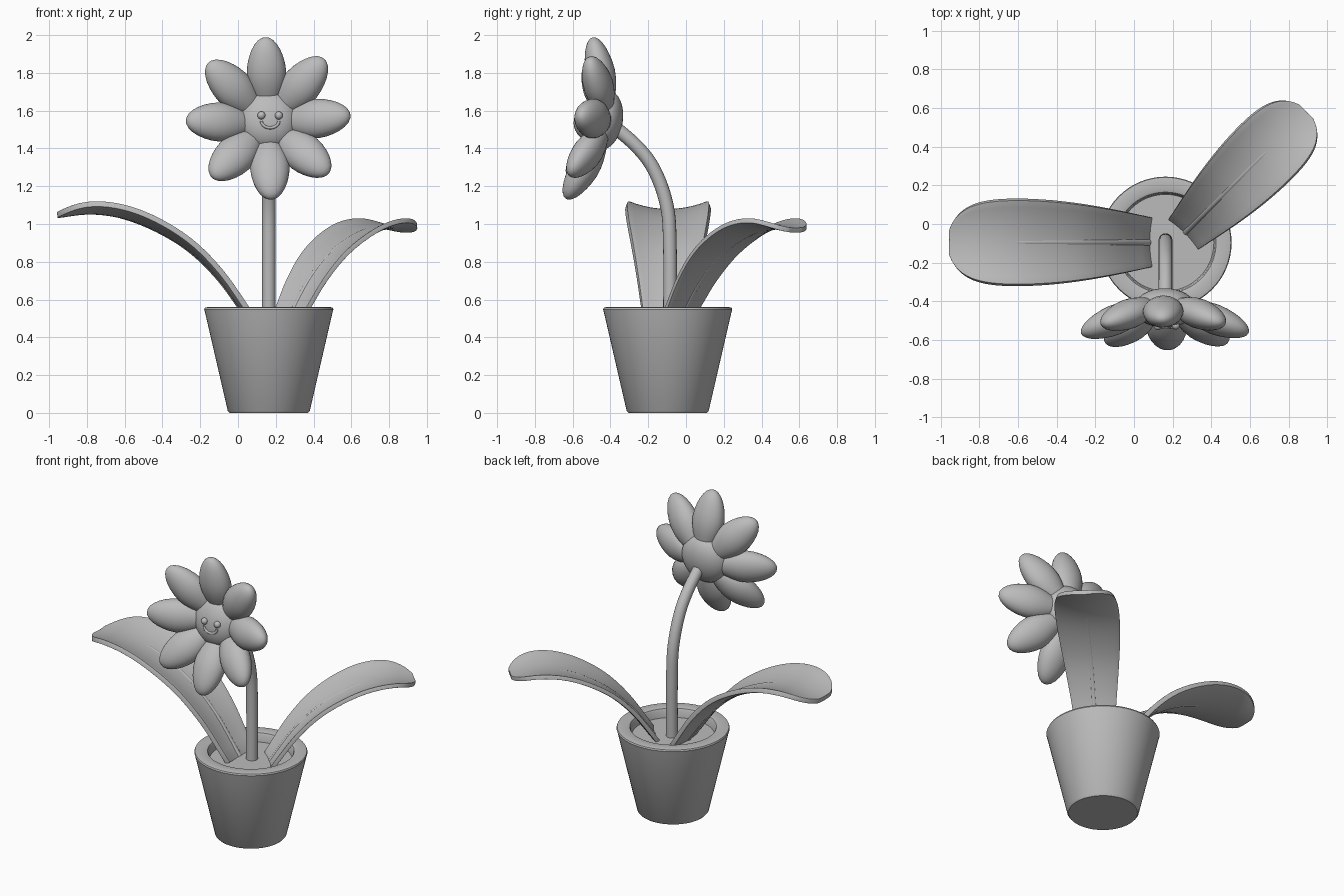
import bpy, bmesh, math
from mathutils import Vector, Matrix

cube = bpy.data.objects.get("Cube")
if cube:
    bpy.data.objects.remove(cube, do_unlink=True)

grey = bpy.data.materials.new("plain grey")
grey.use_nodes = True
grey.diffuse_color = (0.5, 0.5, 0.5, 1)
grey.node_tree.nodes["Principled BSDF"].inputs["Base Color"].default_value = (0.5, 0.5, 0.5, 1)

CX, CY = 0.163, -0.097      # pot axis
SOIL = 0.5


def finish(name, bm, matrix=Matrix(), angle=40):
    """Turn a bmesh into a smooth shaded object."""
    bmesh.ops.recalc_face_normals(bm, faces=bm.faces)
    mesh = bpy.data.meshes.new(name)
    bm.to_mesh(mesh)
    bm.free()
    mesh.materials.append(grey)
    obj = bpy.data.objects.new(name, mesh)
    obj.matrix_world = matrix
    bpy.context.collection.objects.link(obj)
    bpy.ops.object.select_all(action='DESELECT')
    bpy.context.view_layer.objects.active = obj
    obj.select_set(True)
    bpy.ops.object.shade_smooth_by_angle(angle=math.radians(angle))
    return obj


def smooth_path(points, steps=8):
    """Catmull-Rom curve through the points."""
    p = [Vector(q) for q in points]
    p = [2 * p[0] - p[1]] + p + [2 * p[-1] - p[-2]]
    out = []
    for a, b, c, d in zip(p, p[1:], p[2:], p[3:]):
        for i in range(steps):
            t = i / steps
            out.append(0.5 * (2 * b + (c - a) * t + (2 * a - 5 * b + 4 * c - d) * t**2
                              + (3 * b - a - 3 * c + d) * t**3))
    return out + [p[-2]]


def tube(name, path, radius, matrix=Matrix(), taper=lambda t: 1, sides=16):
    """Sweep a round section along a path."""
    bm = bmesh.new()
    rings = []
    for i, p in enumerate(path):
        tangent = path[min(i + 1, len(path) - 1)] - path[max(i - 1, 0)]
        # a fixed reference axis keeps the sweep free of twist
        ref = Vector((0, 1, 0)) if abs(tangent.normalized().y) < 0.3 and name != "stem" else Vector((1, 0, 0))
        if name == "mouth":
            ref = Vector((0, 1, 0))
        u = tangent.cross(ref).normalized()
        v = tangent.cross(u).normalized()
        r = radius * taper(i / (len(path) - 1))
        rings.append([bm.verts.new(p + r * (u * math.cos(k * math.tau / sides)
                                            + v * math.sin(k * math.tau / sides))) for k in range(sides)])
    for a, b in zip(rings, rings[1:]):
        for k in range(sides):
            bm.faces.new((a[k - 1], a[k], b[k], b[k - 1]))
    bm.faces.new(rings[0])
    bm.faces.new(rings[-1])
    return finish(name, bm, matrix)


def ellipsoid(name, size, matrix, shape=None, seg=32):
    bm = bmesh.new()
    bmesh.ops.create_uvsphere(bm, u_segments=seg, v_segments=seg // 2, radius=1)
    for v in bm.verts:
        v.co = shape(v.co) if shape else Vector([c * s for c, s in zip(v.co, size)])
    return finish(name, bm, matrix, 180)


# Pot: revolved wall with a rounded rim, and soil inside
profile = [(0, 0), (0.208, 0), (0.217, 0.01), (0.337, 0.53), (0.342, 0.548), (0.338, 0.557),
           (0.325, 0.56), (0.275, 0.56), (0.262, 0.556), (0.256, 0.545), (0.25, SOIL), (0, SOIL)]
bm = bmesh.new()
verts = [bm.verts.new((r, 0, z)) for r, z in profile]
edges = [bm.edges.new(pair) for pair in zip(verts, verts[1:])]
bmesh.ops.spin(bm, geom=verts + edges, cent=(0, 0, 0), axis=(0, 0, 1), angle=math.tau, steps=64)
bmesh.ops.remove_doubles(bm, verts=bm.verts, dist=0.0005)
finish("pot", bm, Matrix.Translation((CX, CY, 0)), 35)

# Stem
stem_path = smooth_path([(CX, -0.085, SOIL - 0.02), (CX, -0.085, 0.87), (CX, -0.1, 1.09),
                         (CX, -0.165, 1.28), (CX, -0.26, 1.41), (CX, -0.41, 1.54)])
tube("stem", stem_path, 0.036)

# Leaves: cupped blade following an arch along +x, with a midrib
arch = smooth_path([(0, 0, -0.01), (0.05, 0, 0.06), (0.17, 0, 0.22), (0.32, 0, 0.365),
                    (0.49, 0, 0.47), (0.67, 0, 0.54), (0.85, 0, 0.565), (1.035, 0, 0.545)], 24)


def half_width(a):
    grow = 0.13 + 0.092 * math.sin(math.pi / 2 * min(1, a / 0.68))
    return grow * math.sqrt(max(0, 1 - max(0, (a - 0.6) / 0.4) ** 3.5))


def arch_at(a):
    i = min(range(1, len(arch) - 1), key=lambda k: abs(arch[k].x - a * 1.035))
    tangent = (arch[i + 1] - arch[i - 1]).normalized()
    p = arch[i] + tangent * ((a * 1.035 - arch[i].x) / tangent.x)
    return p, Vector((-tangent.z, 0, tangent.x))


def leaf(name, base, heading, scale):
    place = Matrix.Translation(base) @ Matrix.Rotation(heading, 4, 'Z') @ Matrix.Scale(scale, 4)
    bm = bmesh.new()
    rows, cols = 36, 12
    grid = []
    for i in range(rows + 1):
        a = math.sin(math.pi / 2 * i / rows) * 0.992
        p, n = arch_at(a)
        w = half_width(a)
        row = []
        for j in range(cols + 1):
            v = 2 * j / cols - 1
            row.append(bm.verts.new(p + Vector((0, v * w, 0)) + n * 0.045 * (v * w / 0.22) ** 2))
        grid.append(row)
    for r, q in zip(grid, grid[1:]):
        for j in range(cols):
            bm.faces.new((r[j], q[j], q[j + 1], r[j + 1]))
    blade = finish(name, bm, place, 60)
    solid = blade.modifiers.new("thickness", 'SOLIDIFY')
    solid.thickness, solid.offset = 0.03, 0
    bevel = blade.modifiers.new("soft edge", 'BEVEL')
    bevel.width, bevel.segments, bevel.angle_limit = 0.012, 3, math.radians(50)
    rib = [p for p in arch if p.x < 0.75]
    tube(name + "_midrib", rib, 0.022, place, lambda t: (1 - 0.25 * t) * math.sqrt(1 - t**30 * 0.99))


leaf("right_leaf", (0.07, -0.095, SOIL), math.pi, 1)
leaf("left_leaf", (0.27, -0.04, SOIL), math.pi / 4, 0.855)

# Flower head frame: local -y is the facing direction, tilted slightly up
head = Matrix.Translation((0.16, -0.392, 1.532)) @ Matrix.Rotation(math.radians(-9.4), 4, 'X')
LENGTH = 0.468


def petal_shape(co):
    """Egg: narrow at the base, full towards the tip, along +x."""
    t = (co.z + 1) / 2
    w = 0.108 * math.sin(math.pi / 2 * min(1, (t + 0.03) / 0.7))
    return Vector((t * LENGTH, co.x * w * 0.74, co.y * w))


# Petals flare forward in a shallow cone
for k in range(8):
    spin = Matrix.Rotation(math.radians(-45 * k - 2), 4, 'Y')
    ellipsoid("petal_%d" % (k + 1), None, head @ spin @ Matrix.Rotation(math.radians(-22), 4, 'Z'), petal_shape)

# Face disc, eyes and smile
ellipsoid("flower_face", (0.16, 0.1, 0.16), head @ Matrix.Translation((0, -0.045, 0.012)))


def on_face(x, z):
    depth = 0.1 * math.sqrt(1 - (x * x + (z - 0.012) ** 2) / 0.16**2)
    return Vector((x, -0.045 - depth, z))


for side, name in ((-1, "right_eye"), (1, "left_eye")):
    ellipsoid(name, (0.021,) * 3, head @ Matrix.Translation(on_face(0.01 + side * 0.046, 0.02)), seg=24)
smile = [on_face(0.01 + 0.046 * math.cos(t), -0.01 + 0.036 * math.sin(t))
         for t in (math.pi * (1 + i / 20) for i in range(21))]
tube("mouth", smile, 0.008, head, lambda t: 1, 10)
